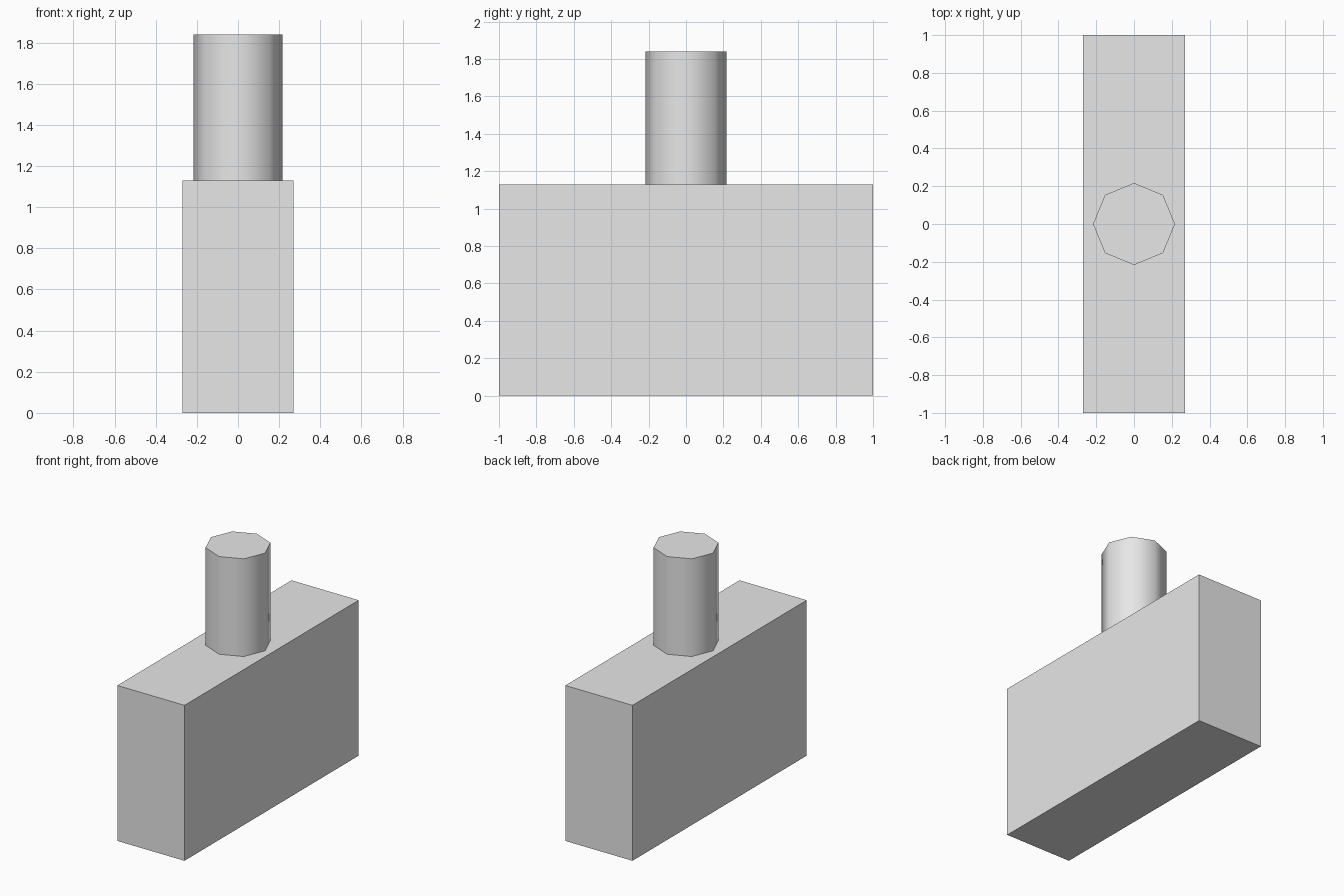
import bpy
import math

if "Cube" in bpy.data.objects:
    bpy.data.objects.remove(bpy.data.objects["Cube"])

BODY_W, BODY_D, BODY_H = 0.54, 2.0, 1.13
POST_R, POST_TOP = 0.217, 1.84

grey = bpy.data.materials.new("light_grey")
grey.diffuse_color = (0.8, 0.8, 0.8, 1.0)
grey.use_nodes = True
grey.node_tree.nodes["Principled BSDF"].inputs["Base Color"].default_value = grey.diffuse_color

# Block-shaped body
bpy.ops.mesh.primitive_cube_add(size=1, location=(0, 0, BODY_H / 2))
body = bpy.context.object
body.name = "body_block"
body.scale = (BODY_W, BODY_D, BODY_H)
bpy.ops.object.transform_apply(location=False, rotation=False, scale=True)
body.data.materials.append(grey)

# Eight-sided post with smooth sides and a flat, sharp-edged cap
bpy.ops.mesh.primitive_cylinder_add(
    vertices=8, radius=POST_R, depth=POST_TOP - BODY_H,
    location=(0, 0, (POST_TOP + BODY_H) / 2))
post = bpy.context.object
post.name = "top_post"
post.data.materials.append(grey)
bpy.ops.object.shade_smooth_by_angle(angle=math.radians(60))
